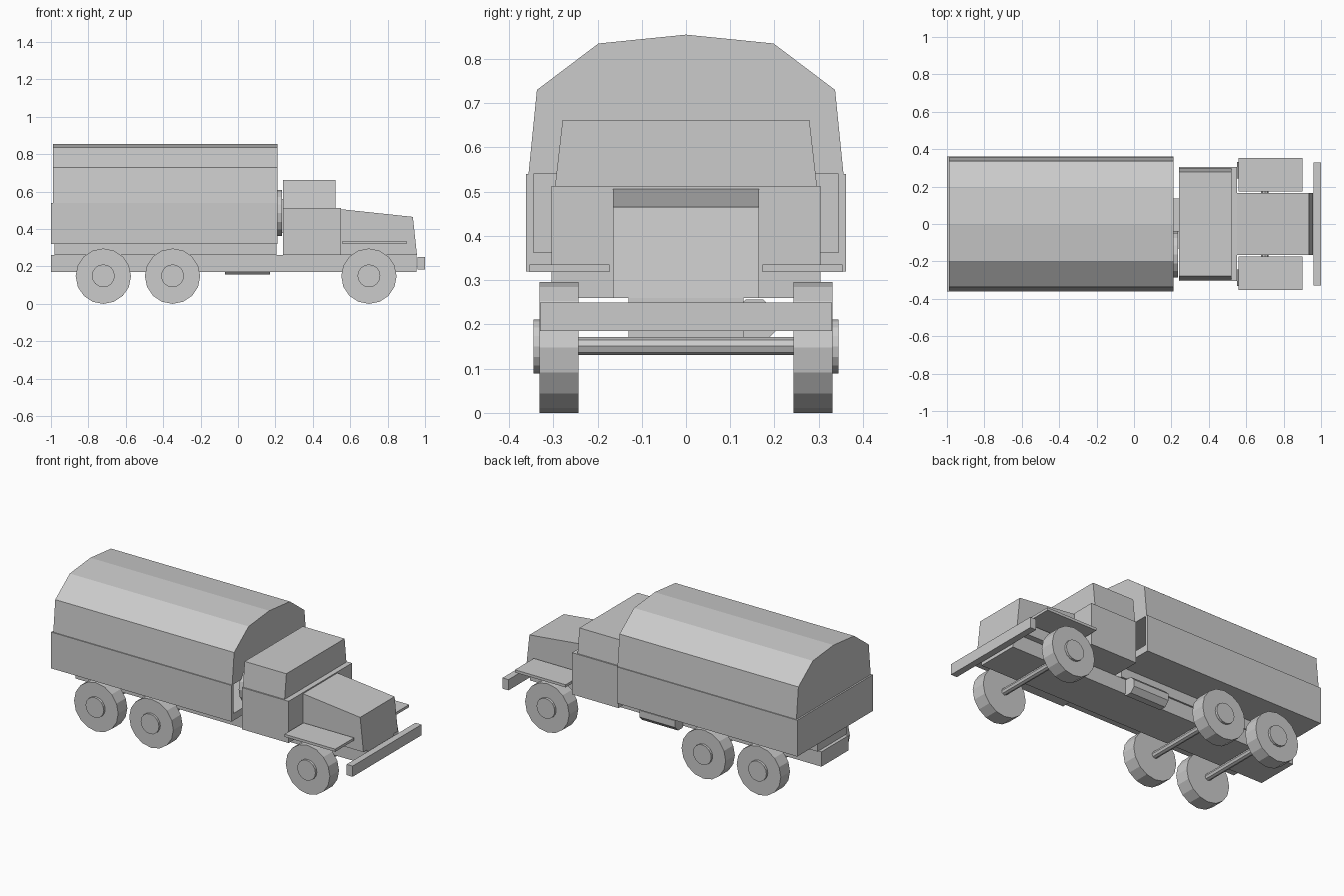
import bpy, bmesh, math
from mathutils import Matrix, Vector

old = bpy.data.objects.get("Cube")
if old:
    bpy.data.objects.remove(old, do_unlink=True)

GREY = (0.6, 0.6, 0.6, 1)
paint = bpy.data.materials.new("plain grey")
paint.use_nodes = True
paint.diffuse_color = GREY
paint.node_tree.nodes["Principled BSDF"].inputs["Base Color"].default_value = GREY


def finish(name, bm):
    bmesh.ops.recalc_face_normals(bm, faces=bm.faces)
    mesh = bpy.data.meshes.new(name)
    bm.to_mesh(mesh)
    bm.free()
    mesh.materials.append(paint)
    obj = bpy.data.objects.new(name, mesh)
    bpy.context.collection.objects.link(obj)
    return obj


def prism(name, points, start, end):
    """Extrude a closed outline from the start vector by the end vector."""
    bm = bmesh.new()
    face = bm.faces.new([bm.verts.new(p) for p in points])
    made = bmesh.ops.extrude_face_region(bm, geom=[face])["geom"]
    verts = [v for v in made if isinstance(v, bmesh.types.BMVert)]
    bmesh.ops.translate(bm, verts=verts, vec=Vector(end) - Vector(start))
    bmesh.ops.translate(bm, verts=bm.verts, vec=start)
    return finish(name, bm)


def along_x(name, yz, x0, x1):
    return prism(name, [(0, y, z) for y, z in yz], (x0, 0, 0), (x1, 0, 0))


def along_y(name, xz, y0, y1):
    return prism(name, [(x, 0, z) for x, z in xz], (0, y0, 0), (0, y1, 0))


def box(name, x0, x1, y0, y1, z0, z1):
    return along_x(name, [(y0, z0), (y1, z0), (y1, z1), (y0, z1)], x0, x1)


def cylinder(name, centre, radius, depth, axis, sides, turn=0):
    bm = bmesh.new()
    bmesh.ops.create_cone(bm, cap_ends=True, segments=sides, radius1=radius,
                          radius2=radius, depth=depth,
                          matrix=Matrix.Rotation(turn, 4, "Z"))
    tilt = Matrix.Rotation(math.pi / 2, 4, "X" if axis == "y" else "Y")
    bmesh.ops.transform(bm, verts=bm.verts, matrix=Matrix.Translation(centre) @ tilt)
    return finish(name, bm)


# Frame and bumper
box("chassis", -1, 0.955, -0.13, 0.13, 0.17, 0.26)
box("bed_support", -0.98, 0.205, -0.14, 0.14, 0.26, 0.32)
box("front_bumper", 0.96, 1, -0.33, 0.33, 0.185, 0.25)

# Cargo bed, open towards the cab
box("bed_floor", -1, 0.21, -0.362, 0.362, 0.32, 0.363)
box("bed_tailgate", -1, -0.98, -0.362, 0.362, 0.363, 0.54)
for side, s in (("left", 1), ("right", -1)):
    inner, outer = sorted((s * 0.345, s * 0.362))
    box("bed_wall_" + side, -0.98, 0.21, inner, outer, 0.363, 0.54)

# Canvas cover
half = [(0.356, 0.54), (0.337, 0.73), (0.198, 0.835)]
cover = half + [(0, 0.855)] + [(-y, z) for y, z in reversed(half)]
along_x("canvas_cover", cover, -0.99, 0.21)

# Cab and bonnet
box("cab_body", 0.24, 0.552, -0.304, 0.304, 0.26, 0.513)
along_x("cab_roof", [(-0.296, 0.513), (0.296, 0.513), (0.279, 0.662), (-0.279, 0.662)],
        0.24, 0.52)
along_y("bonnet", [(0.55, 0.26), (0.957, 0.26), (0.935, 0.465), (0.55, 0.506)],
        -0.165, 0.165)

# Gear behind the cab
cylinder("spare_wheel", (0.22, -0.163, 0.485), 0.123, 0.03, "x", 16)
box("bed_front_rack", 0.21, 0.24, -0.04, 0.136, 0.38, 0.56)

# Fuel tank
cylinder("fuel_tank", (0.05, 0.155, 0.207), 0.053, 0.24, "x", 8, math.pi / 8)

# Fenders, axles and wheels
for side, s in (("left", 1), ("right", -1)):
    inner, outer = sorted((s * 0.173, s * 0.354))
    box("fender_" + side, 0.56, 0.9, inner, outer, 0.319, 0.335)

for place, x in (("rear", -0.72), ("middle", -0.35), ("front", 0.7)):
    cylinder(place + "_axle", (x, 0, 0.151), 0.02, 0.5, "y", 8)
    for side, s in (("left", 1), ("right", -1)):
        name = place + "_" + side
        cylinder(name + "_tyre", (x, s * 0.287, 0.148), 0.148, 0.088, "y", 16)
        cylinder(name + "_hub", (x, s * 0.325, 0.15), 0.061, 0.04, "y", 16)
